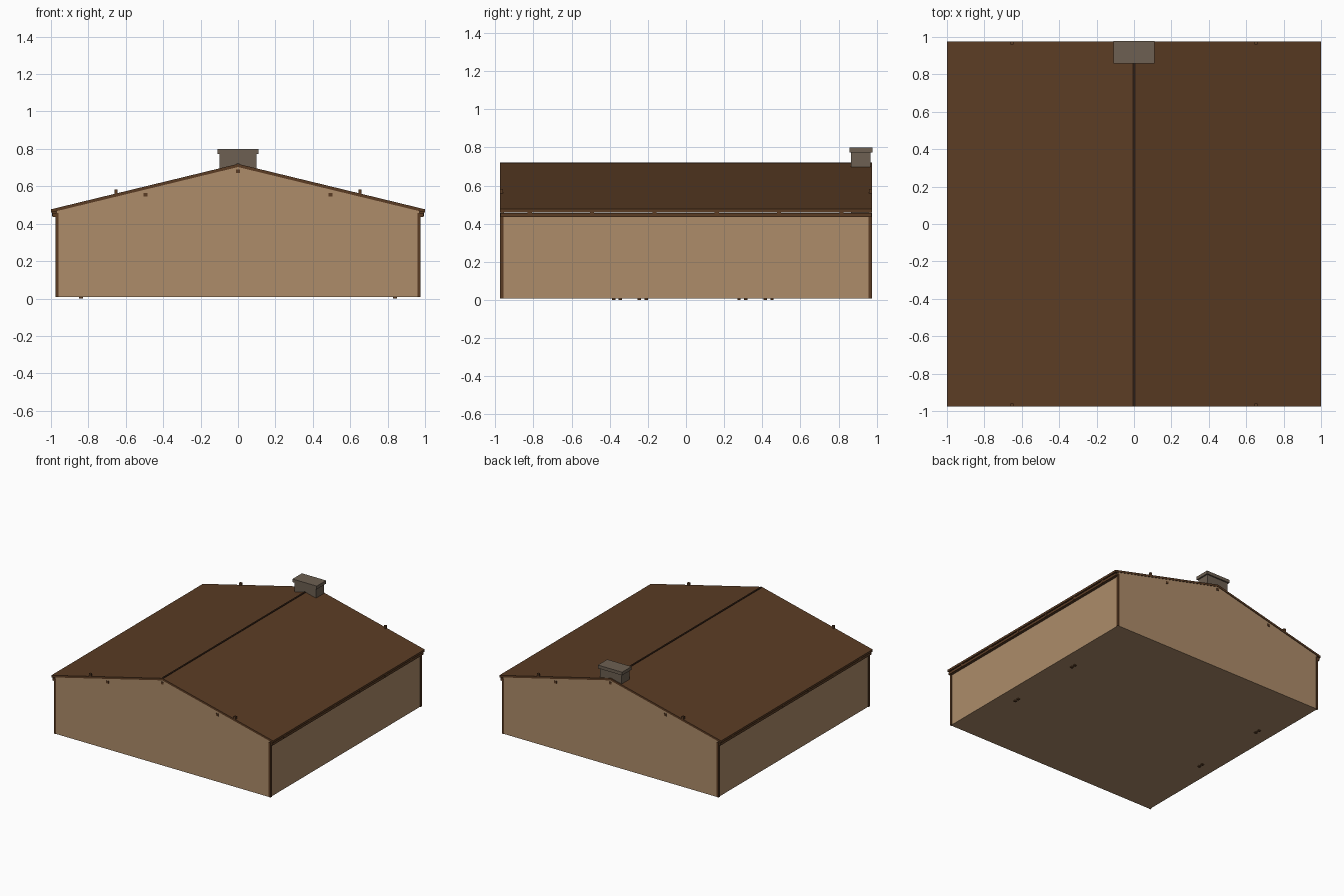
import bpy, bmesh
from mathutils import Vector

if "Cube" in bpy.data.objects:
    bpy.data.objects.remove(bpy.data.objects["Cube"])


def lin(h):
    c = [int(h[i:i + 2], 16) / 255 for i in (0, 2, 4)]
    return [v / 12.92 if v <= 0.04045 else ((v + 0.055) / 1.055) ** 2.4 for v in c] + [1]


def mat(name, h):
    m = bpy.data.materials.new(name)
    m.diffuse_color = lin(h)
    m.use_nodes = True
    m.node_tree.nodes["Principled BSDF"].inputs["Base Color"].default_value = m.diffuse_color
    return m


TAN = mat("tan_wood", "ad8c6a")
BROWN = mat("roof_brown", "5b3c24")
DARK = mat("dark_brown", "2c1c11")
STONE = mat("chimney_grey", "6d6052")


def finish(name, bm, m):
    bmesh.ops.recalc_face_normals(bm, faces=bm.faces)
    me = bpy.data.meshes.new(name)
    bm.to_mesh(me)
    bm.free()
    me.materials.append(m)
    ob = bpy.data.objects.new(name, me)
    bpy.context.collection.objects.link(ob)
    return ob


def box(name, x0, x1, y0, y1, z0, z1, m):
    bm = bmesh.new()
    bmesh.ops.create_cube(bm, size=1)
    for v in bm.verts:
        v.co = ((x0 + x1) / 2 + v.co.x * (x1 - x0),
                (y0 + y1) / 2 + v.co.y * (y1 - y0),
                (z0 + z1) / 2 + v.co.z * (z1 - z0))
    return finish(name, bm, m)


def prism(name, pts, y0, y1, m):
    """Extrude an x-z outline along y."""
    bm = bmesh.new()
    f = bm.faces.new([bm.verts.new((x, y0, z)) for x, z in pts])
    r = bmesh.ops.extrude_face_region(bm, geom=[f])
    bmesh.ops.translate(bm, vec=Vector((0, y1 - y0, 0)),
                        verts=[g for g in r["geom"] if isinstance(g, bmesh.types.BMVert)])
    return finish(name, bm, m)


RIDGE, SLOPE, THICK = 0.72, 0.243, 0.017


def roof_z(x):
    return RIDGE - SLOPE * abs(x)


# floor
box("floor", -0.968, 0.968, -0.97, 0.97, 0.008, 0.025, TAN)

# gable walls, front and back
W = 0.97
for s, n in ((-1, "front"), (1, "back")):
    y0, y1 = sorted((s * 0.972, s * 0.955))
    top = roof_z(W) - THICK
    prism(n + "_gable_wall", [(-W, 0.008), (W, 0.008), (W, top),
                              (0, RIDGE - THICK), (-W, top)], y0, y1, TAN)
    # ridge and purlin beam ends
    y0, y1 = sorted((s * 0.96, s * 0.976))
    for x, z in ((0, 0.68), (-0.495, 0.555), (0.495, 0.555)):
        box(n + "_beam_end", x - 0.01, x + 0.01, y0, y1, z - 0.01, z + 0.01, BROWN)
    # small blocks standing on the roof edge
    for x in (-0.652, 0.652):
        box(n + "_roof_block", x - 0.009, x + 0.009, y0, y1, 0.55, 0.583, BROWN)

# two mirrored halves: side wall, eave beam, rafters, roof, posts
for s, n in ((-1, "left"), (1, "right")):
    def sx(a, b):
        return sorted((s * a, s * b))
    box(n + "_side_wall", *sx(0.953, 0.97), -0.965, 0.965, 0.008, 0.45, TAN)
    box(n + "_eave_beam", *sx(0.97, 0.993), -0.972, 0.972, 0.436, 0.456, BROWN)
    for i in range(6):
        y = -0.82 + i * 0.327
        box(n + "_rafter_tail", *sx(0.95, 0.995), y - 0.011, y + 0.011, 0.44, 0.468, BROWN)
    prism(n + "_roof_slope", [(0, RIDGE), (s, roof_z(1)), (s, roof_z(1) - THICK),
                              (0, RIDGE - THICK)], -0.976, 0.976, BROWN)
    for t in (-1, 1):
        box(n + "_corner_post", *sx(0.96, 0.976), *sorted((t * 0.958, t * 0.975)),
            0.008, 0.456, BROWN)

# ridge strip
box("ridge_strip", -0.007, 0.007, -0.972, 0.865, 0.705, 0.722, DARK)

# chimney
box("chimney_shaft", -0.098, 0.098, 0.865, 0.968, 0.02, 0.776, STONE)
box("chimney_cap", -0.109, 0.109, 0.858, 0.979, 0.774, 0.8, STONE)

# tiny feet in pairs under the floor
for x, y in ((0.84, 0.296), (0.84, -0.362), (-0.84, 0.433), (-0.84, -0.227)):
    for d in (-0.018, 0.018):
        box("foot", x - 0.01, x + 0.01, y + d - 0.009, y + d + 0.009, 0, 0.012, BROWN)
